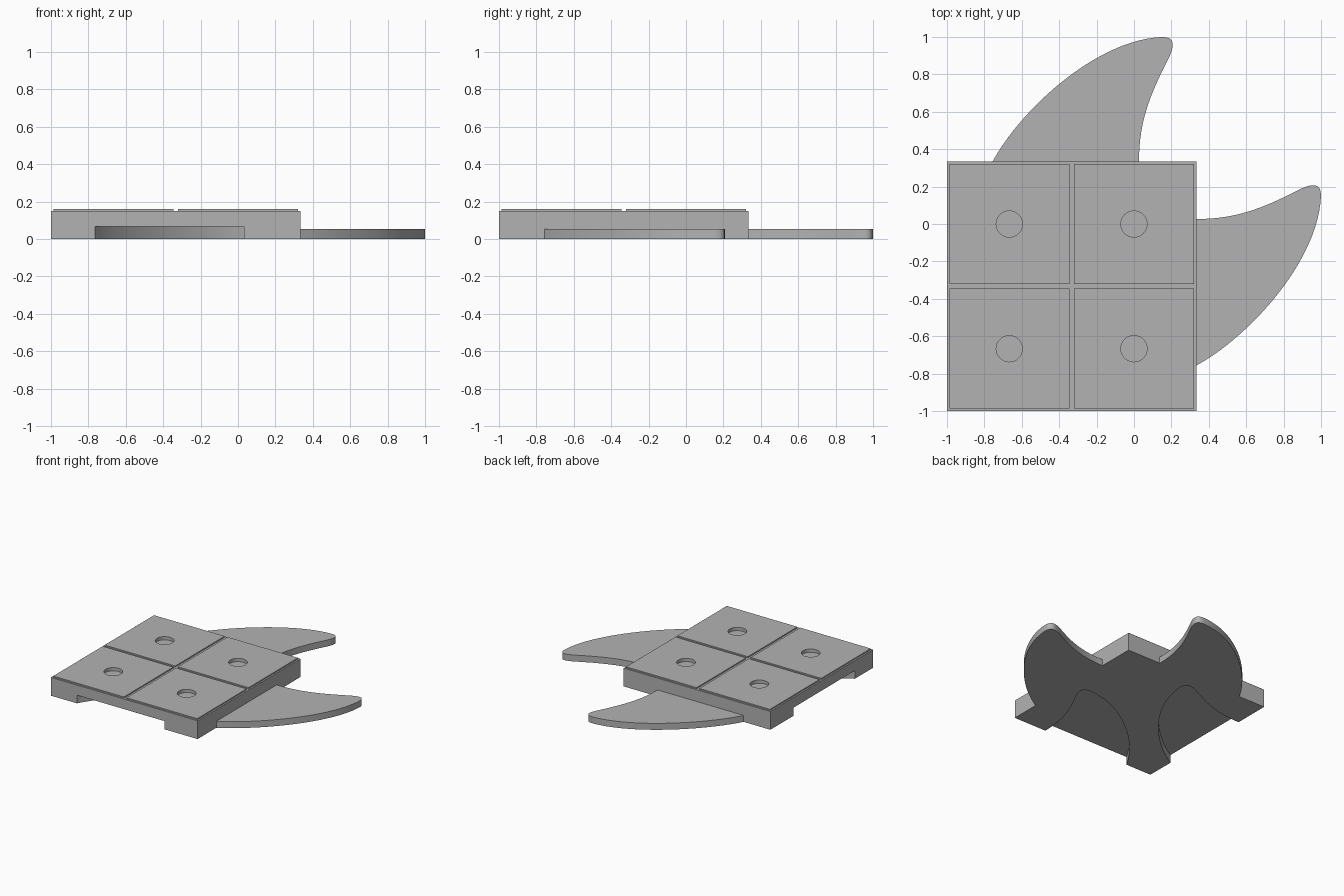
import bpy, bmesh, math
from mathutils import Vector
from mathutils.geometry import interpolate_bezier

cube = bpy.data.objects.get("Cube")
if cube:
    bpy.data.objects.remove(cube, do_unlink=True)

LOW, HIGH = -1.0, 0.333          # square base limits in x and y
CELL = (HIGH - LOW) / 2
BASE_TOP, TILE_TOP = 0.15, 0.16

grey = bpy.data.materials.new("plain_grey")
grey.use_nodes = True
grey.diffuse_color = (0.45, 0.45, 0.45, 1)
grey.node_tree.nodes["Principled BSDF"].inputs["Base Color"].default_value = grey.diffuse_color


def prism(name, outline, z0, z1):
    """Extrude a flat outline between two heights."""
    bm = bmesh.new()
    face = bm.faces.new([bm.verts.new((x, y, z0)) for x, y in outline])
    top = bmesh.ops.extrude_face_region(bm, geom=[face])
    bmesh.ops.translate(bm, vec=(0, 0, z1 - z0),
                        verts=[v for v in top["geom"] if isinstance(v, bmesh.types.BMVert)])
    bmesh.ops.recalc_face_normals(bm, faces=bm.faces)
    mesh = bpy.data.meshes.new(name)
    bm.to_mesh(mesh)
    bm.free()
    mesh.materials.append(grey)
    obj = bpy.data.objects.new(name, mesh)
    bpy.context.collection.objects.link(obj)
    return obj


def square(x0, y0, x1, y1):
    return [(x0, y0), (x1, y0), (x1, y1), (x0, y1)]


def circle(cx, cy, r, n=48):
    return [(cx + r * math.cos(i * math.tau / n), cy + r * math.sin(i * math.tau / n))
            for i in range(n)]


def fin_outline():
    """Hooked fin on the back edge: outer curve, rounded tip, inner curve."""
    curves = [
        ((-0.757, HIGH), (-0.60, 0.62), (-0.20, 0.98), (0.14, 0.999), 28),
        ((0.14, 0.999), (0.215, 1.004), (0.222, 0.965), (0.187, 0.89), 12),
        ((0.187, 0.89), (0.09, 0.70), (0.025, 0.55), (0.027, HIGH), 20),
    ]
    points = []
    for a, b, c, d, n in curves:
        part = interpolate_bezier(*(Vector((*p, 0)) for p in (a, b, c, d)), n)
        points += [(p.x, p.y) for p in part[(1 if points else 0):]]
    return points


def grow(points, amount):
    """Offset a clockwise outline outwards."""
    result = []
    for i, p in enumerate(points):
        along = Vector(points[(i + 1) % len(points)]) - Vector(points[i - 1])
        out = Vector((-along.y, along.x)).normalized() * amount
        result.append((p[0] + out.x, p[1] + out.y))
    return result


def swap(points):
    return [(y, x) for x, y in points]


def cut(obj, cutters):
    """Subtract the cutters and keep the resulting mesh."""
    for cutter in cutters:
        mod = obj.modifiers.new("cut", 'BOOLEAN')
        mod.operation, mod.solver, mod.object = 'DIFFERENCE', 'EXACT', cutter
    graph = bpy.context.evaluated_depsgraph_get()
    mesh = bpy.data.meshes.new_from_object(obj.evaluated_get(graph))
    obj.modifiers.clear()
    obj.data = mesh


# Fins on the back and left edges
fin = fin_outline()
parts = [prism("back_fin", fin, 0, 0.053), prism("left_fin", swap(fin), 0, 0.053)]

# Matching sockets under the front and right edges
open_fin = [(fin[0][0] - 0.03, HIGH - 0.06)] + fin + [(fin[-1][0], HIGH - 0.06)]
socket = [(x, y + LOW - HIGH) for x, y in grow(open_fin, 0.006)]
sockets = [prism("front_socket_cutter", socket, -0.05, 0.067),
           prism("side_socket_cutter", swap(socket), -0.05, 0.067)]

# Square base and its four raised tiles with a shallow round hole each
base = prism("base", square(LOW, LOW, HIGH, HIGH), 0, BASE_TOP)
tiles, holes = [], []
for row, depth in enumerate(("front", "back")):
    for col, side in enumerate(("right", "left")):
        x, y = LOW + col * CELL, LOW + row * CELL
        m = 0.0125
        tiles.append(prism(f"{depth}_{side}_tile",
                           square(x + m, y + m, x + CELL - m, y + CELL - m),
                           BASE_TOP, TILE_TOP))
        holes.append(prism("hole_cutter", circle(x + CELL / 2, y + CELL / 2, 0.07),
                           TILE_TOP - 0.027, TILE_TOP + 0.05))
for tile, hole in zip(tiles, holes):
    cut(tile, [hole])
cut(base, sockets + holes)
parts += [base] + tiles

for cutter in sockets + holes:
    bpy.data.objects.remove(cutter, do_unlink=True)

# Smooth curved walls, keep hard edges
bpy.ops.object.select_all(action='DESELECT')
for obj in parts:
    obj.select_set(True)
bpy.context.view_layer.objects.active = base
bpy.ops.object.shade_smooth_by_angle(angle=math.radians(30))
